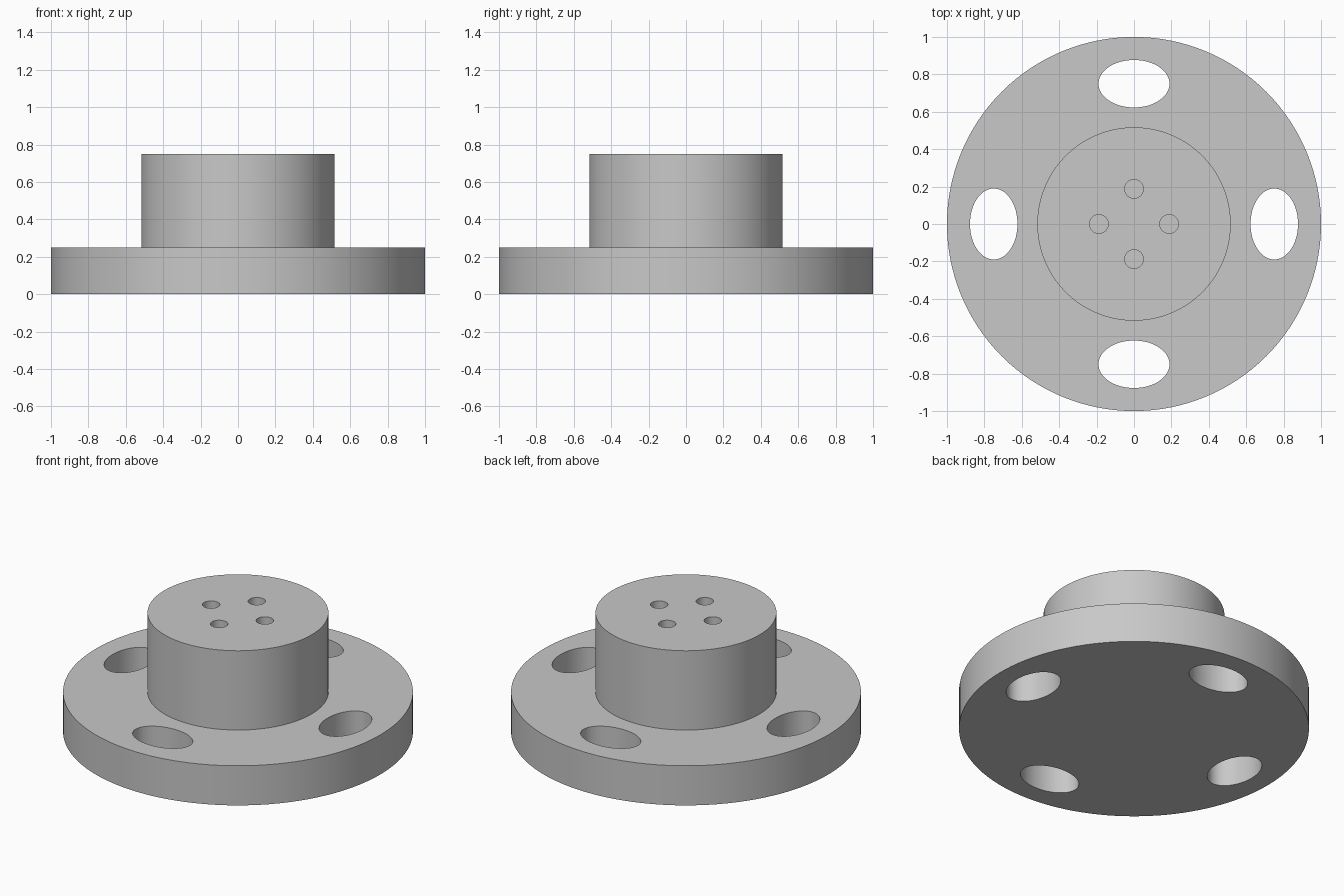
import bpy
import math

if "Cube" in bpy.data.objects:
    bpy.data.objects.remove(bpy.data.objects["Cube"])

SEGMENTS = 128

# Single plain grey
grey = bpy.data.materials.new("plain grey")
grey.diffuse_color = (0.58, 0.58, 0.58, 1.0)
grey.use_nodes = True
grey.node_tree.nodes["Principled BSDF"].inputs["Base Color"].default_value = grey.diffuse_color


def cylinder(name, radius, z0, z1, x=0, y=0, scale=(1, 1), sides=SEGMENTS):
    bpy.ops.mesh.primitive_cylinder_add(
        vertices=sides, radius=radius, depth=z1 - z0, location=(x, y, (z0 + z1) / 2))
    obj = bpy.context.object
    obj.name = name
    obj.scale = (scale[0], scale[1], 1)
    bpy.ops.object.transform_apply(location=True, rotation=True, scale=True)
    obj.data.materials.append(grey)
    return obj


def combine(target, tool, operation):
    mod = target.modifiers.new(operation.lower(), 'BOOLEAN')
    mod.operation = operation
    mod.solver = 'EXACT'
    mod.object = tool
    bpy.context.view_layer.objects.active = target
    bpy.ops.object.modifier_apply(modifier=mod.name)
    bpy.data.objects.remove(tool, do_unlink=True)


# Round flange with a raised hub
body = cylinder("flanged_hub", 1.0, 0, 0.25)
combine(body, cylinder("hub", 0.517, 0.1, 0.75), 'UNION')

for i in range(4):
    c, s = round(math.cos(i * math.pi / 2)), round(math.sin(i * math.pi / 2))
    # Oval through holes in the flange, long axis along the rim
    scale = (0.127, 0.19) if c else (0.19, 0.127)
    combine(body, cylinder("oval_cutter", 1, -0.1, 0.4, 0.75 * c, 0.75 * s, scale, 64),
            'DIFFERENCE')
    # Small blind holes in the top of the hub
    combine(body, cylinder("pin_cutter", 0.05, 0.5, 0.9, 0.1875 * c, 0.1875 * s, sides=32),
            'DIFFERENCE')

# Smooth walls, sharp rims
bpy.ops.object.select_all(action='DESELECT')
body.select_set(True)
bpy.context.view_layer.objects.active = body
bpy.ops.object.shade_smooth_by_angle(angle=math.radians(30))
